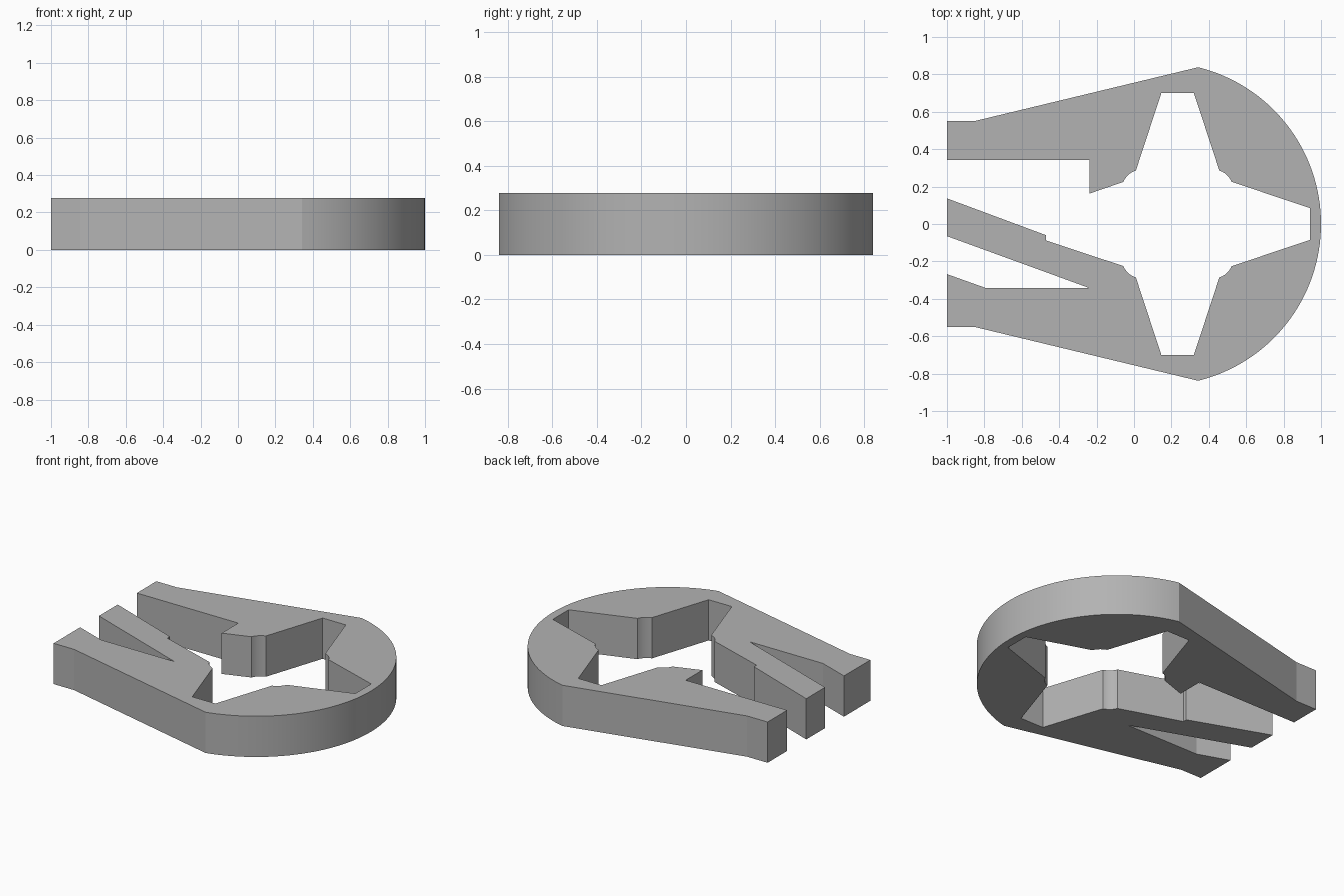
import bpy, bmesh, math
from mathutils import Vector

cube = bpy.data.objects.get("Cube")
if cube:
    bpy.data.objects.remove(cube, do_unlink=True)

HEIGHT = 0.277
STAR_X = 0.233          # centre of the star-shaped opening


def arc(a, b, sag, n):
    """Points from a to b on a circular arc bulging to the left of a->b by sag."""
    a, b = Vector(a), Vector(b)
    chord = b - a
    half = chord.length / 2
    r = (half * half + sag * sag) / (2 * sag)
    left = Vector((-chord.y, chord.x)).normalized()
    centre = (a + b) / 2 + left * (sag - r)
    span = 2 * math.atan2(half, r - sag)
    start = math.atan2(a.y - centre.y, a.x - centre.x)
    return [(centre.x + r * math.cos(start - span * i / n),
             centre.y + r * math.sin(start - span * i / n)) for i in range(n + 1)]


def star_corner(sx, sy):
    """Relieved inner corner of the opening, from the long edge to the tall edge."""
    p = (STAR_X + 0.29 * sx, 0.225 * sy)
    q = (STAR_X + 0.223 * sx, 0.286 * sy)
    pts = arc(p, q, 0.01, 6) if sx * sy < 0 else arc(q, p, 0.01, 6)[::-1]
    return pts


def star_tip(sy):
    """Flat end of the opening, left to right."""
    return [(STAR_X - 0.087, 0.7 * sy), (STAR_X + 0.087, 0.7 * sy)]


# Outline: upper arm, star opening, middle prong, lower arm, round nose
outline = [(-1, 0.552), (-1, 0.342), (-0.237, 0.342), (-0.237, 0.163)]
outline += star_corner(-1, 1) + star_tip(1) + star_corner(1, 1)[::-1]
outline += [(0.942, 0.085), (0.942, -0.085)]
outline += star_corner(1, -1) + star_tip(-1)[::-1] + star_corner(-1, -1)[::-1]
outline += [(-0.47, -0.088), (-0.47, -0.06), (-1, 0.137), (-1, -0.065)]
outline += [(-0.237, -0.343), (-0.79, -0.343), (-1, -0.268)]
outline += [(-1, -0.552), (-0.845, -0.552)]
outline += arc((0.343, 0.838), (0.343, -0.838), 0.657, 64)[::-1]
outline += [(-0.845, 0.552)]

# Extrude the outline into a slab
bm = bmesh.new()
base = bm.faces.new([bm.verts.new((x, y, 0)) for x, y in outline])
top = bmesh.ops.extrude_face_region(bm, geom=[base])["geom"]
bmesh.ops.translate(bm, vec=(0, 0, HEIGHT),
                    verts=[v for v in top if isinstance(v, bmesh.types.BMVert)])
bmesh.ops.recalc_face_normals(bm, faces=bm.faces)
mesh = bpy.data.meshes.new("pronged_clip")
bm.to_mesh(mesh)
bm.free()
clip = bpy.data.objects.new("pronged_clip", mesh)
bpy.context.collection.objects.link(clip)

# Plain grey material
grey = bpy.data.materials.new("plain grey")
grey.use_nodes = True
colour = (0.45, 0.45, 0.45, 1)
grey.diffuse_color = colour
grey.node_tree.nodes["Principled BSDF"].inputs["Base Color"].default_value = colour
mesh.materials.append(grey)

# Smooth only the curved walls
bpy.context.view_layer.objects.active = clip
clip.select_set(True)
bpy.ops.object.shade_smooth_by_angle(angle=math.radians(11))
